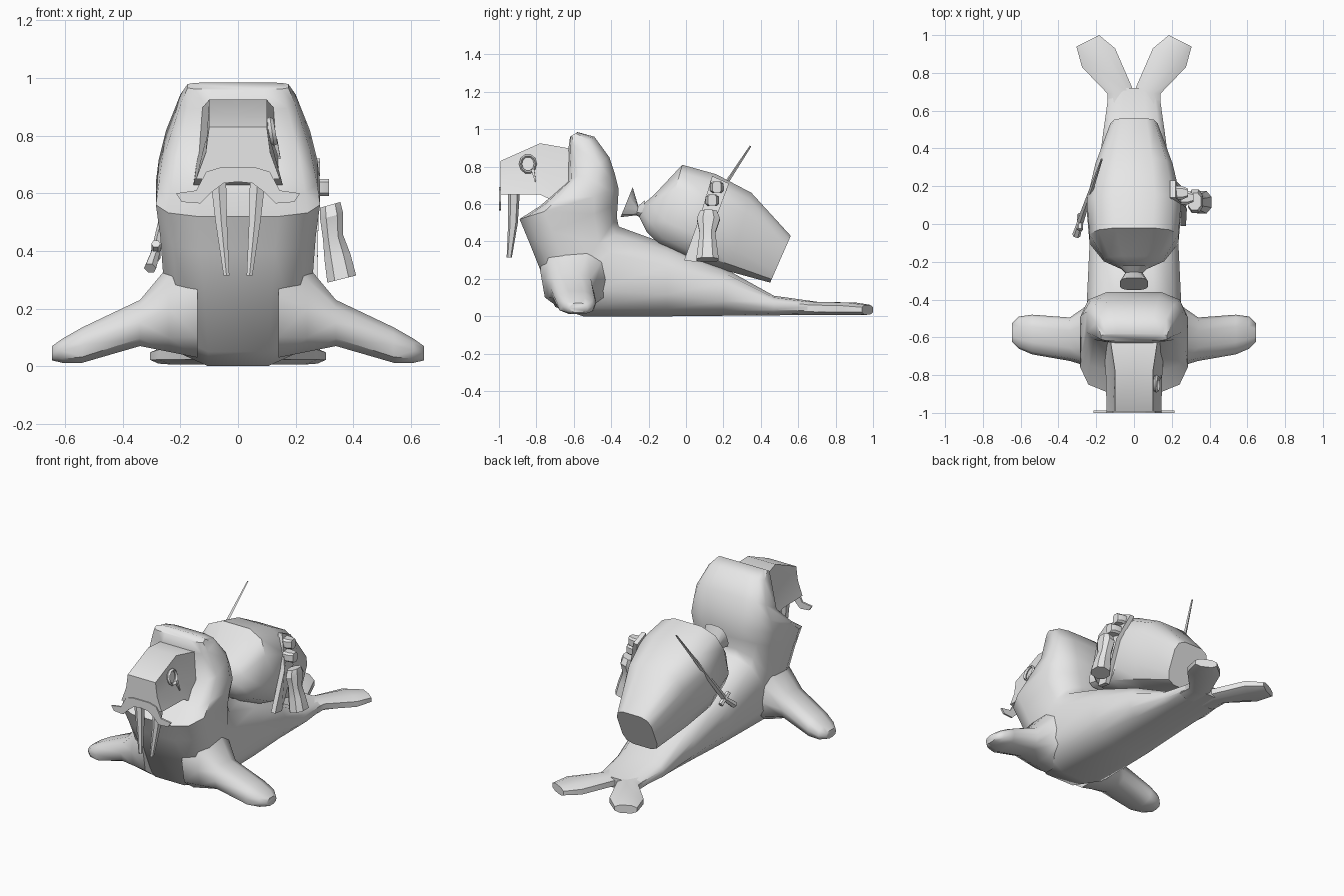
import bpy, bmesh, math
from mathutils import Vector

grey = bpy.data.materials.new("plain_grey")
grey.diffuse_color = (0.8, 0.8, 0.8, 1)


def finish(name, bm, angle=45, mirror=False):
    bmesh.ops.recalc_face_normals(bm, faces=bm.faces)
    me = bpy.data.meshes.new(name)
    bm.to_mesh(me)
    bm.free()
    me.materials.append(grey)
    ob = bpy.data.objects.new(name, me)
    bpy.context.collection.objects.link(ob)
    if mirror:
        ob.modifiers.new("Mirror", 'MIRROR')
    bpy.ops.object.select_all(action='DESELECT')
    ob.select_set(True)
    bpy.context.view_layer.objects.active = ob
    if angle:
        bpy.ops.object.shade_smooth_by_angle(angle=math.radians(angle))
    return ob


def skin(name, rings, angle=45, mirror=False):
    """Bridge equal point rings and cap both ends."""
    bm = bmesh.new()
    rows = [[bm.verts.new(p) for p in r] for r in rings]
    n = len(rows[0])
    for r, s in zip(rows, rows[1:]):
        for i in range(n):
            bm.faces.new((r[i], r[(i + 1) % n], s[(i + 1) % n], s[i]))
    bm.faces.new(rows[0])
    bm.faces.new(rows[-1])
    return finish(name, bm, angle, mirror)


def oval(a, b, half, n=12, power=2.6):
    """Rounded-square ring with diameter a-b and half-width vector."""
    a, b, half = Vector(a), Vector(b), Vector(half)
    out = []
    for i in range(n):
        t = 2 * math.pi * (i + 0.5) / n
        c, s = math.cos(t), math.sin(t)
        k = max(abs(math.cos(2 * math.pi * (j + 0.5) / n)) for j in range(n))
        f = lambda v: math.copysign(min(1, abs(v) / k) ** (2 / power), v)
        out.append((a + b) / 2 + (a - b) / 2 * f(c) + half * f(s))
    return out


def spine(name, rows, **kw):
    """Loft from rows of top y,z, bottom y,z, half-width, squareness."""
    return skin(name, [oval((0, ty, tz), (0, by, bz), (w, 0, 0), 12, p)
                       for ty, tz, by, bz, w, p in rows], **kw)


def rod(name, a, b, r1, r2, n=6, angle=45):
    """Tapered rod between two points."""
    a, b = Vector(a), Vector(b)
    q = (b - a).to_track_quat('Z', 'Y')
    ring = lambda c, r: [c + q @ Vector((r * math.cos(2 * math.pi * i / n),
                         r * math.sin(2 * math.pi * i / n), 0)) for i in range(n)]
    return skin(name, [ring(a, r1), ring(b, r2)], angle)


def plate(name, pts, depth, angle=0, mirror=False):
    """Flat outline pushed along a depth vector."""
    d = Vector(depth)
    return skin(name, [pts, [Vector(p) + d for p in pts]], angle, mirror)


# Body and head, tail to crown
spine("body", [
    (0.72, 0.075, 0.72, 0.01, 0.13, 3),
    (0.47, 0.11, 0.47, 0.005, 0.165, 3),
    (0.20, 0.26, 0.20, 0.003, 0.20, 2.8),
    (-0.10, 0.385, -0.10, 0.0, 0.235, 2.8),
    (-0.36, 0.48, -0.55, 0.0, 0.25, 3),
    (-0.37, 0.53, -0.70, 0.05, 0.25, 3),
    (-0.365, 0.60, -0.84, 0.40, 0.27, 3.5),
    (-0.36, 0.68, -0.89, 0.52, 0.285, 3.8),
    (-0.38, 0.76, -0.78, 0.59, 0.275, 3.8),
    (-0.41, 0.85, -0.63, 0.72, 0.25, 3.8),
    (-0.49, 0.96, -0.63, 0.89, 0.20, 4),
    (-0.58, 0.985, -0.62, 0.96, 0.175, 4)], angle=50)

# Muzzle, narrower along the top
skin("muzzle", [[(-tw, y, t), (0, y, t), (tw, y, t), (tw + 0.012, y, (t + b) / 2),
                 (bw, y, b), (0, y, b), (-bw, y, b), (-tw - 0.012, y, (t + b) / 2)]
                for y, t, b, tw, bw in [(-0.993, 0.83, 0.65, 0.10, 0.145),
                                        (-0.78, 0.925, 0.65, 0.10, 0.15),
                                        (-0.58, 0.89, 0.56, 0.13, 0.17)]], 40)

# Front flippers
skin("front_flippers", [oval((x, y, t), (x, y, b), (0, w, 0), 10, 2.4)
     for x, y, w, t, b in [(0.14, -0.58, 0.20, 0.46, 0.03),
                           (0.24, -0.59, 0.165, 0.35, 0.05),
                           (0.34, -0.61, 0.115, 0.23, 0.07),
                           (0.54, -0.585, 0.105, 0.135, 0.012),
                           (0.61, -0.575, 0.085, 0.095, 0.012),
                           (0.645, -0.575, 0.05, 0.07, 0.02)]], 50, True)

# Tail flukes
skin("tail_flukes", [oval((ax, ay, z), (bx, by, z), (0, 0, h), 8, 2.6)
     for ax, ay, bx, by, z, h in [(0.0, 0.60, 0.14, 0.60, 0.045, 0.038),
                                  (0.0, 0.70, 0.14, 0.69, 0.042, 0.035),
                                  (0.10, 0.93, 0.275, 0.83, 0.04, 0.034),
                                  (0.185, 1.0, 0.305, 0.94, 0.035, 0.026)]], 50, True)

# Tusks
skin("tusks", [oval((x - w, y, z), (x + w, y, z), (0, d, 0), 6, 2)
     for x, y, z, w, d in [(0.07, -0.92, 0.67, 0.028, 0.032),
                           (0.058, -0.925, 0.50, 0.02, 0.026),
                           (0.04, -0.945, 0.315, 0.01, 0.014)]], 30, True)

# Moustache
half = [(0, 0.69), (0.06, 0.69), (0.11, 0.675), (0.145, 0.61), (0.215, 0.60),
        (0.195, 0.57), (0.13, 0.565), (0.09, 0.605), (0.05, 0.635), (0, 0.64)]
plate("moustache", [(x, -1.0, z) for x, z in half]
      + [(-x, -1.0, z) for x, z in half[-2:0:-1]], (0, 0.012, 0))

# Monocle rim on one eye, with its short cord
rim = []
for i in range(10):
    t = 2 * math.pi * i / 10
    c = Vector((0.118 - 0.008 * math.sin(t), -0.845 + 0.04 * math.cos(t), 0.815 + 0.045 * math.sin(t)))
    o = Vector((0, math.cos(t), math.sin(t))) * 0.008
    rim.append([c + o, c + Vector((0.012, 0, 0)), c - o, c - Vector((0.012, 0, 0))])
bm = bmesh.new()
vs = [[bm.verts.new(p) for p in r] for r in rim]
for i in range(10):
    for j in range(4):
        a, b = vs[i], vs[(i + 1) % 10]
        bm.faces.new((a[j], a[(j + 1) % 4], b[(j + 1) % 4], b[j]))
finish("monocle_rim", bm)
rod("monocle_cord", (0.128, -0.82, 0.785), (0.145, -0.805, 0.72), 0.012, 0.004, 4)

# Sack and its tied mouth
spine("sack", [
    (-0.24, 0.59, -0.25, 0.53, 0.05, 2.4),
    (-0.17, 0.65, -0.21, 0.45, 0.16, 2.8),
    (-0.02, 0.81, -0.14, 0.38, 0.235, 3),
    (0.16, 0.76, 0.03, 0.30, 0.25, 3.2),
    (0.35, 0.66, 0.23, 0.24, 0.205, 3.4),
    (0.56, 0.43, 0.45, 0.18, 0.125, 4)], angle=40)
spine("sack_mouth", [
    (-0.22, 0.62, -0.23, 0.52, 0.08, 2.4),
    (-0.255, 0.59, -0.265, 0.54, 0.045, 2.4),
    (-0.285, 0.69, -0.35, 0.53, 0.075, 3)], angle=30)

# Strap, pouches and flask on one side of the sack
plate("strap", [(0.245, -0.01, 0.30), (0.245, 0.06, 0.29), (0.25, 0.17, 0.55),
                (0.19, 0.23, 0.71), (0.19, 0.14, 0.75), (0.25, 0.08, 0.55)], (0.03, 0, 0))
for i, (x, y, z) in enumerate([(0.235, 0.165, 0.69), (0.265, 0.14, 0.62)]):
    skin(f"pouch_{i + 1}", [oval((x + dx, y, z + 0.03), (x + dx, y, z - 0.03), (0, w, 0), 8, 4)
         for dx, w in [(-0.02, 0.036), (0.02, 0.036), (0.05, 0.022)]], 30)
skin("flask", [oval((a, y, z), (b, y, z + s), (0, w, 0), 8, 2.4)
     for a, b, y, z, s, w in [(0.285, 0.355, 0.12, 0.55, 0.02, 0.045),
                              (0.285, 0.365, 0.12, 0.51, 0.02, 0.062),
                              (0.295, 0.365, 0.115, 0.44, 0.015, 0.042),
                              (0.30, 0.39, 0.115, 0.37, 0.02, 0.05),
                              (0.31, 0.41, 0.115, 0.29, 0.025, 0.06)]], 30)

# Slim sword on the other side: blade, guard and grip
rod("blade", (-0.285, 0.01, 0.40), (-0.17, 0.345, 0.91), 0.018, 0.005, 4)
rod("guard", (-0.285, 0.05, 0.375), (-0.285, -0.03, 0.425), 0.016, 0.016, 6)
rod("grip", (-0.285, 0.01, 0.40), (-0.305, -0.06, 0.34), 0.016, 0.022, 6)
